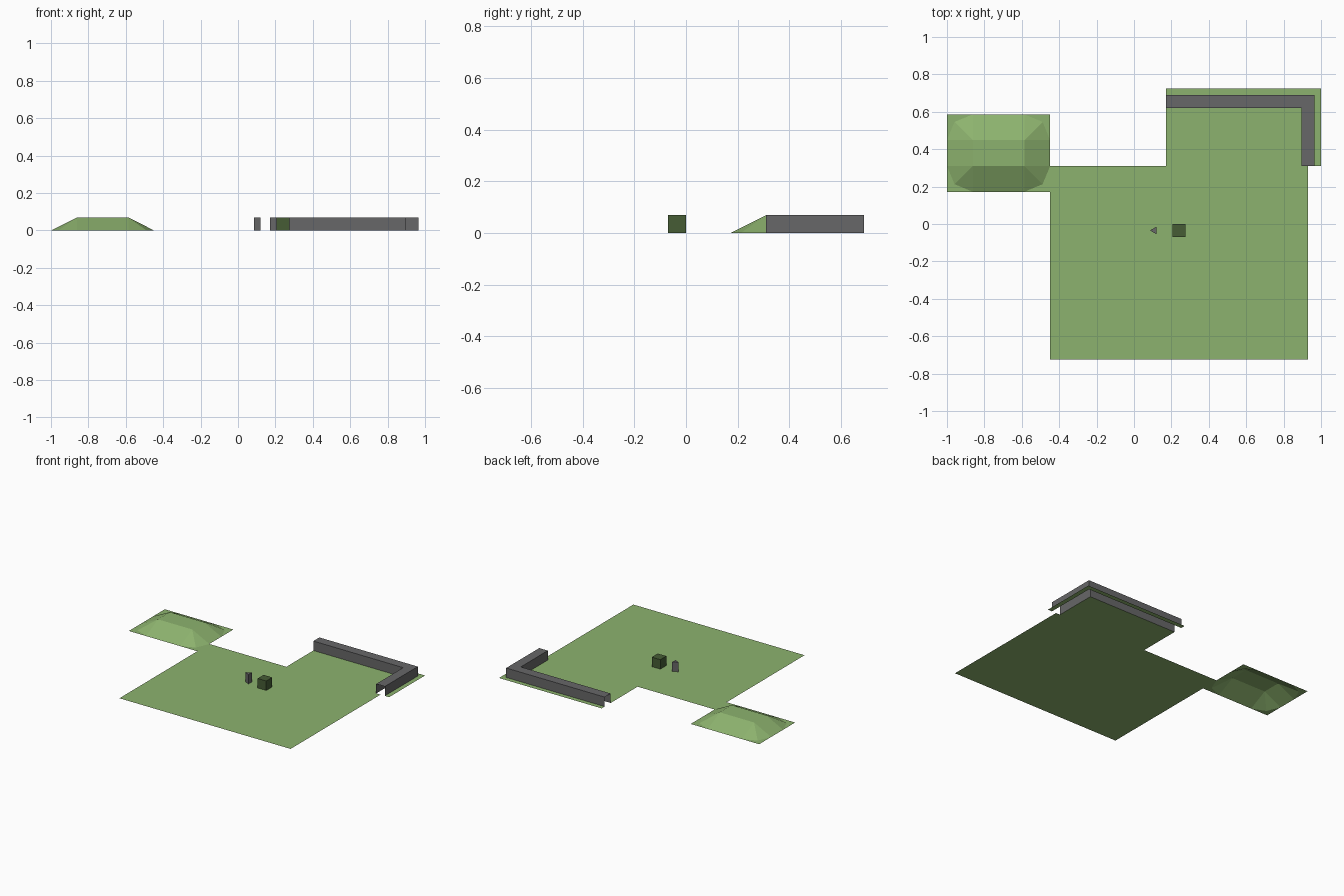
import bpy
import math

if "Cube" in bpy.data.objects:
    bpy.data.objects.remove(bpy.data.objects["Cube"])

C = 2 / 14.5           # one grid cell
H = C / 2              # height of all raised parts


def gx(n):
    return -1 + n * C


def gy(n):
    return (n - 5.25) * C


def material(name, rgb):
    m = bpy.data.materials.new(name)
    m.diffuse_color = (*rgb, 1)
    m.use_nodes = True
    m.node_tree.nodes["Principled BSDF"].inputs["Base Color"].default_value = m.diffuse_color
    return m


GREEN = material("grass green", (0.265, 0.448, 0.156))
GREY = material("stone grey", (0.136, 0.136, 0.138))
DARK = material("dark green", (0.061, 0.108, 0.036))


def build(name, polys, mat):
    """Make an object from loose polygons, sharing equal corners."""
    index, faces = {}, []
    for poly in polys:
        faces.append([index.setdefault(tuple(round(c, 5) for c in p), len(index))
                      for p in poly])
    mesh = bpy.data.meshes.new(name)
    mesh.from_pydata(list(index), [], faces)
    mesh.materials.append(mat)
    mesh.update()
    obj = bpy.data.objects.new(name, mesh)
    bpy.context.collection.objects.link(obj)
    return obj


def upward(poly):
    """Order a polygon so that it faces up."""
    area = sum(a[0] * b[1] - b[0] * a[1] for a, b in zip(poly, poly[1:] + poly[:1]))
    return poly if area > 0 else poly[::-1]


def flat(x0, y0, x1, y1, z=0):
    return [(x0, y0, z), (x1, y0, z), (x1, y1, z), (x0, y1, z)]


# main field
build("main_field", [flat(gx(4), gy(0), gx(14), gy(7.5))], GREEN)

# walled yard: inner floor and an outer verge, open below the wall
left, front = gx(8.5), gy(7.5)
wall_out = [(left, gy(10.25)), (gx(14.25), gy(10.25)), (gx(14.25), front)]
wall_in = [(left, gy(9.75)), (gx(13.75), gy(9.75)), (gx(13.75), front)]
build("yard_floor", [flat(left, front, gx(13.75), gy(9.75))], GREEN)
build("yard_verge", [
    flat(left, gy(10.25), gx(14.25), gy(10.5)),
    flat(gx(14.25), gy(10.25), gx(14.5), gy(10.5)),
    flat(gx(14.25), front, gx(14.5), gy(10.25))], GREEN)

# L-shaped wall: hollow channel with open ends
sides = []
for i in range(2):
    a, b, c, d = wall_out[i], wall_out[i + 1], wall_in[i], wall_in[i + 1]
    sides += [[(*a, 0), (*a, H), (*b, H), (*b, 0)],
              [(*c, 0), (*d, 0), (*d, H), (*c, H)],
              [(*c, H), (*d, H), (*b, H), (*a, H)]]
build("corner_wall", sides, GREY)

# hill: flat top, four slopes, faceted round corners and flat corner ground
hx, hy = gx(2), gy(8)
polys = [flat(gx(1), gy(7.5), gx(3), gy(8.5), H)]
for s in (-1, 1):
    x, y = hx + s * C, hy + s * C / 2
    polys.append([(x, gy(7.5), H), (x, gy(8.5), H),
                  (x + s * C, gy(8.5), 0), (x + s * C, gy(7.5), 0)])
    polys.append([(gx(1), y, H), (gx(3), y, H), (gx(3), y + s * C, 0), (gx(1), y + s * C, 0)])
    for t in (-1, 1):
        cx, cy = hx + s * C, hy + t * C / 2
        arc = [(cx + s * C * math.cos(k * math.pi / 4),
                cy + t * C * math.sin(k * math.pi / 4), 0) for k in range(3)]
        polys += [[(cx, cy, H), arc[0], arc[1]], [(cx, cy, H), arc[1], arc[2]],
                  [(cx + s * C, cy + t * C, 0)] + arc[::-1]]
build("hill", [upward(p) for p in polys], GREEN)


def prism(name, outline, mat):
    """Upright prism standing on the field; outline runs anticlockwise."""
    faces = [[(*p, H) for p in outline]]
    for p, q in zip(outline, outline[1:] + outline[:1]):
        faces.append([(*p, 0), (*q, 0), (*q, H), (*p, H)])
    build(name, faces, mat)


# cube block and small three-sided marker
bx, by, h = gx(9), gy(5), C / 4
prism("cube_block", [(bx - h, by - h), (bx + h, by - h), (bx + h, by + h), (bx - h, by + h)], DARK)
mx = gx(8)
prism("triangle_marker", [(mx - 0.018, by), (mx + 0.018, by - 0.021), (mx + 0.018, by + 0.021)], GREY)
